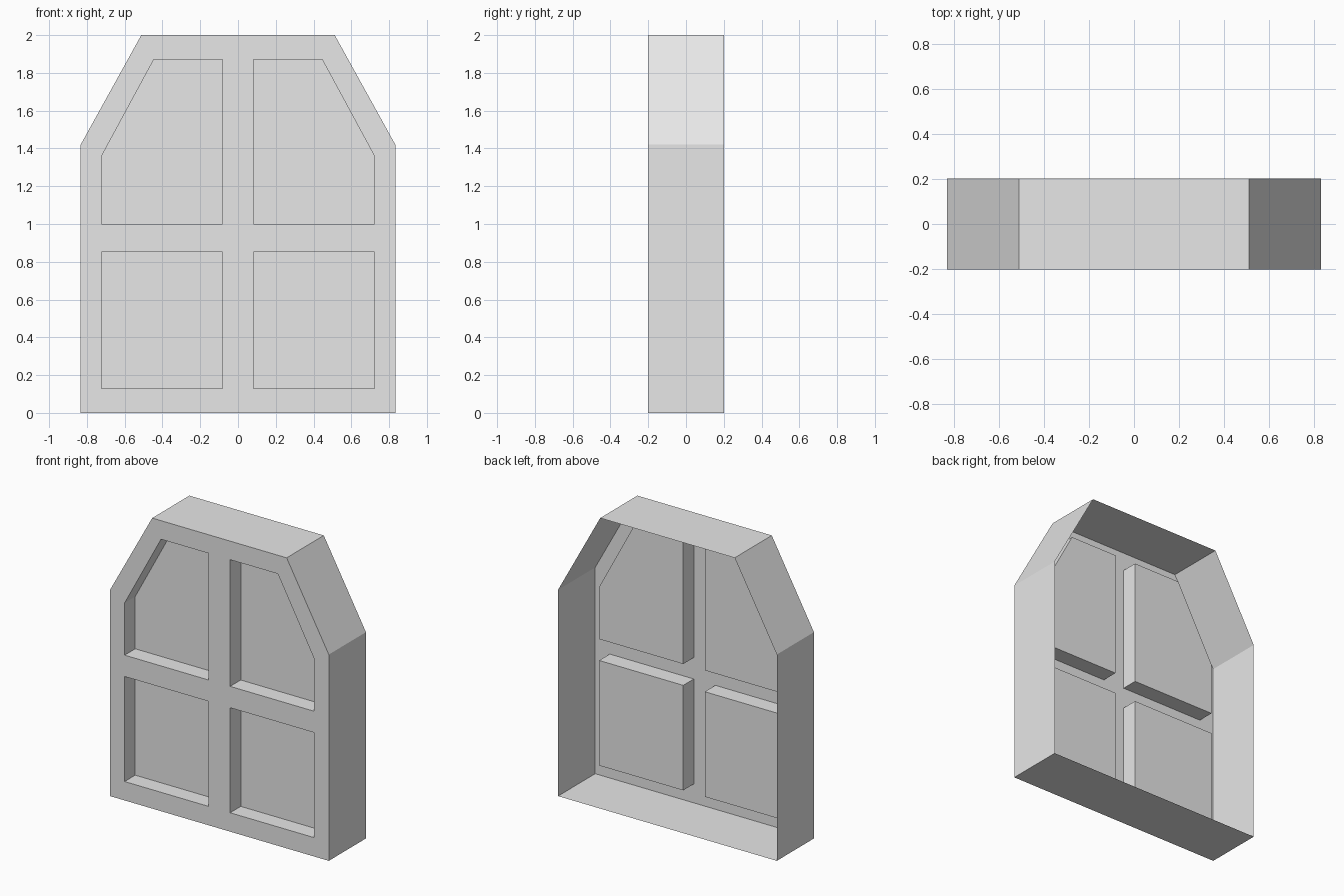
import bpy, bmesh

cube = bpy.data.objects.get("Cube")
if cube:
    bpy.data.objects.remove(cube)

FRONT, BACK, RECESS = -0.202, 0.202, 0.115

grey = bpy.data.materials.new("plain grey")
grey.use_nodes = True
grey.diffuse_color = (0.8, 0.8, 0.8, 1)
grey.node_tree.nodes["Principled BSDF"].inputs["Base Color"].default_value = (0.8, 0.8, 0.8, 1)


def mirrored(outline):
    """Flip an (x, z) outline across the centre, keeping its winding."""
    return [(-x, z) for x, z in reversed(outline)]


def ring(bm, outline, y):
    return [bm.verts.new((x, y, z)) for x, z in outline]


def bridge(bm, near, far):
    """Wall strip between two matching rings."""
    for i in range(len(near)):
        j = (i + 1) % len(near)
        bm.faces.new((near[i], far[i], far[j], near[j]))


def finish(bm, name):
    mesh = bpy.data.meshes.new(name)
    bm.to_mesh(mesh)
    bm.free()
    mesh.materials.append(grey)
    obj = bpy.data.objects.new(name, mesh)
    bpy.context.collection.objects.link(obj)


# Outlines run anticlockwise as seen from the front
half = [(0.833, 0), (0.833, 1.42), (0.512, 2)]
frame_outline = half + mirrored(half)
lower = [(0.082, 0.13), (0.722, 0.13), (0.722, 0.853), (0.082, 0.853)]
upper = [(0.082, 1.0), (0.722, 1.0), (0.722, 1.36), (0.445, 1.872), (0.082, 1.872)]
panels = {
    "lower_left_panel": lower,
    "lower_right_panel": mirrored(lower),
    "upper_left_panel": upper,
    "upper_right_panel": mirrored(upper),
}

# Front sheet of the frame, with an opening for each panel
bm = bmesh.new()
edges = []
for outline in [frame_outline, *panels.values()]:
    verts = ring(bm, outline, FRONT)
    edges += [bm.edges.new((verts[i - 1], verts[i])) for i in range(len(verts))]
bmesh.ops.triangle_fill(bm, edges=edges, use_beauty=True, normal=(0, -1, 0))
for face in bm.faces:
    face.normal_update()
    if face.normal.y > 0:
        face.normal_flip()
finish(bm, "frame_front")

# Thin outer wall, open at the back
bm = bmesh.new()
bridge(bm, ring(bm, frame_outline, FRONT), ring(bm, frame_outline, BACK))
finish(bm, "outer_wall")

# Sunken panels: tray sides and a flat pane
for name, outline in panels.items():
    bm = bmesh.new()
    rim = ring(bm, outline, FRONT)
    pane = ring(bm, outline, FRONT + RECESS)
    bm.faces.new(pane)
    bridge(bm, rim[::-1], pane[::-1])
    finish(bm, name)
